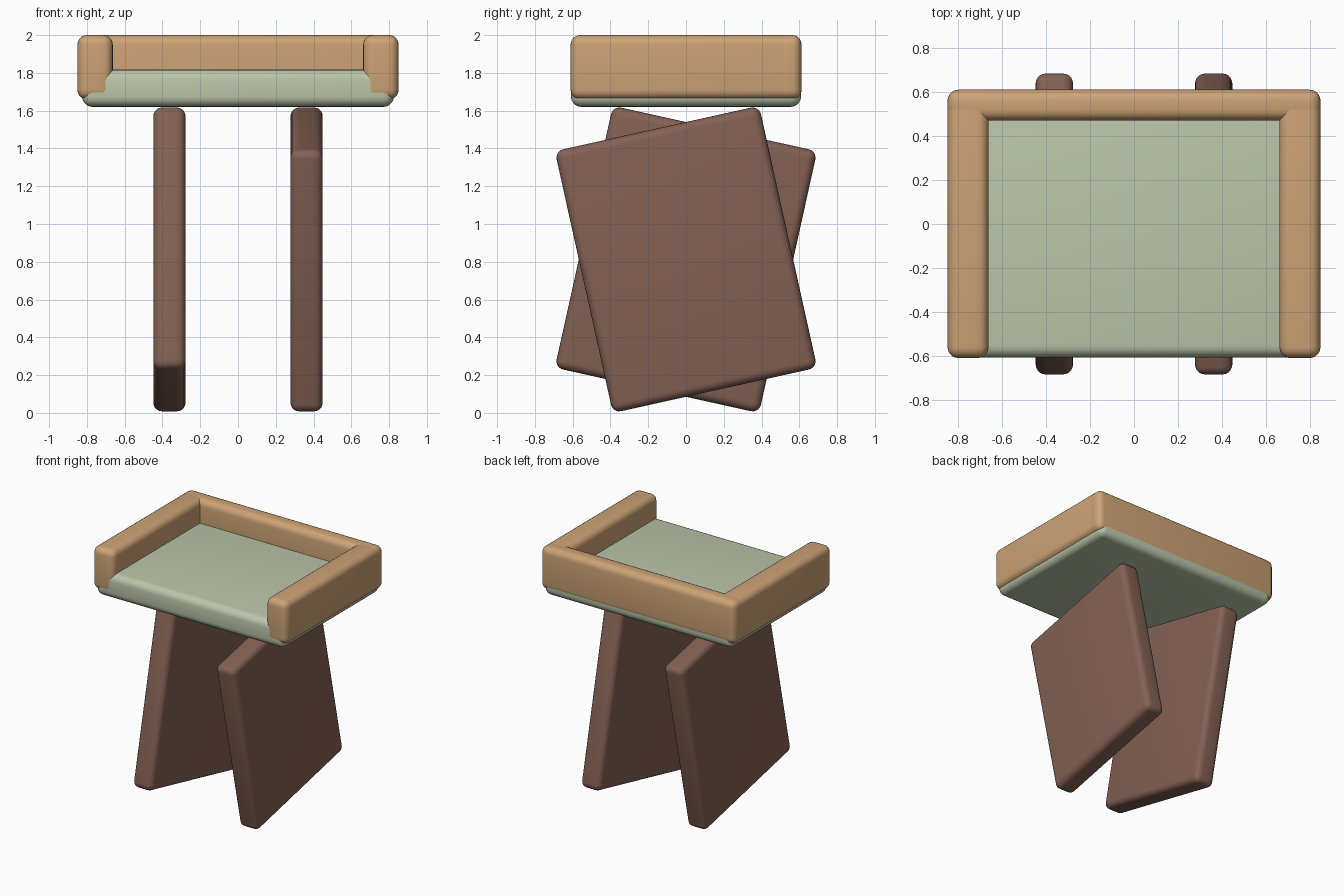
import bpy, bmesh, math

if "Cube" in bpy.data.objects:
    bpy.data.objects.remove(bpy.data.objects["Cube"])


def material(name, color):
    m = bpy.data.materials.new(name)
    m.diffuse_color = (*color, 1.0)
    m.use_nodes = True
    m.node_tree.nodes["Principled BSDF"].inputs["Base Color"].default_value = m.diffuse_color
    return m


tan = material("tan_wood", (0.61, 0.366, 0.181))
green = material("sage_cushion", (0.50, 0.565, 0.40))
brown = material("brown_wood", (0.228, 0.119, 0.087))


def rounded_box(name, size, center, radius, mat, tilt=0.0):
    """Box with rounded edges, tilted about the x axis."""
    mesh = bpy.data.meshes.new(name)
    bm = bmesh.new()
    bmesh.ops.create_cube(bm, size=1.0)
    bmesh.ops.scale(bm, vec=size, verts=bm.verts)
    bmesh.ops.bevel(bm, geom=bm.edges[:], offset=radius, segments=5,
                    profile=0.5, affect='EDGES')
    bm.to_mesh(mesh)
    bm.free()
    mesh.materials.append(mat)
    obj = bpy.data.objects.new(name, mesh)
    bpy.context.collection.objects.link(obj)
    obj.location = center
    obj.rotation_euler.x = math.radians(tilt)
    bpy.ops.object.select_all(action='DESELECT')
    obj.select_set(True)
    bpy.context.view_layer.objects.active = obj
    bpy.ops.object.shade_smooth_by_angle(angle=math.radians(35))
    return obj


# Cushioned seat
rounded_box("seat", (1.65, 1.218, 0.197), (0, 0, 1.7185), 0.055, green)

# Low back rail
rounded_box("back_rail", (1.70, 0.14, 0.34), (0, 0.542, 1.83), 0.05, tan)

# Arm rails and slab legs tilted in opposite directions
for side, label in ((-1, "left"), (1, "right")):
    rounded_box(label + "_arm", (0.187, 1.222, 0.34),
                (side * 0.7565, 0, 1.83), 0.05, tan)
    rounded_box(label + "_leg", (0.17, 1.108, 1.42),
                (side * 0.363, 0, 0.8125), 0.045, brown, side * 12.5)
